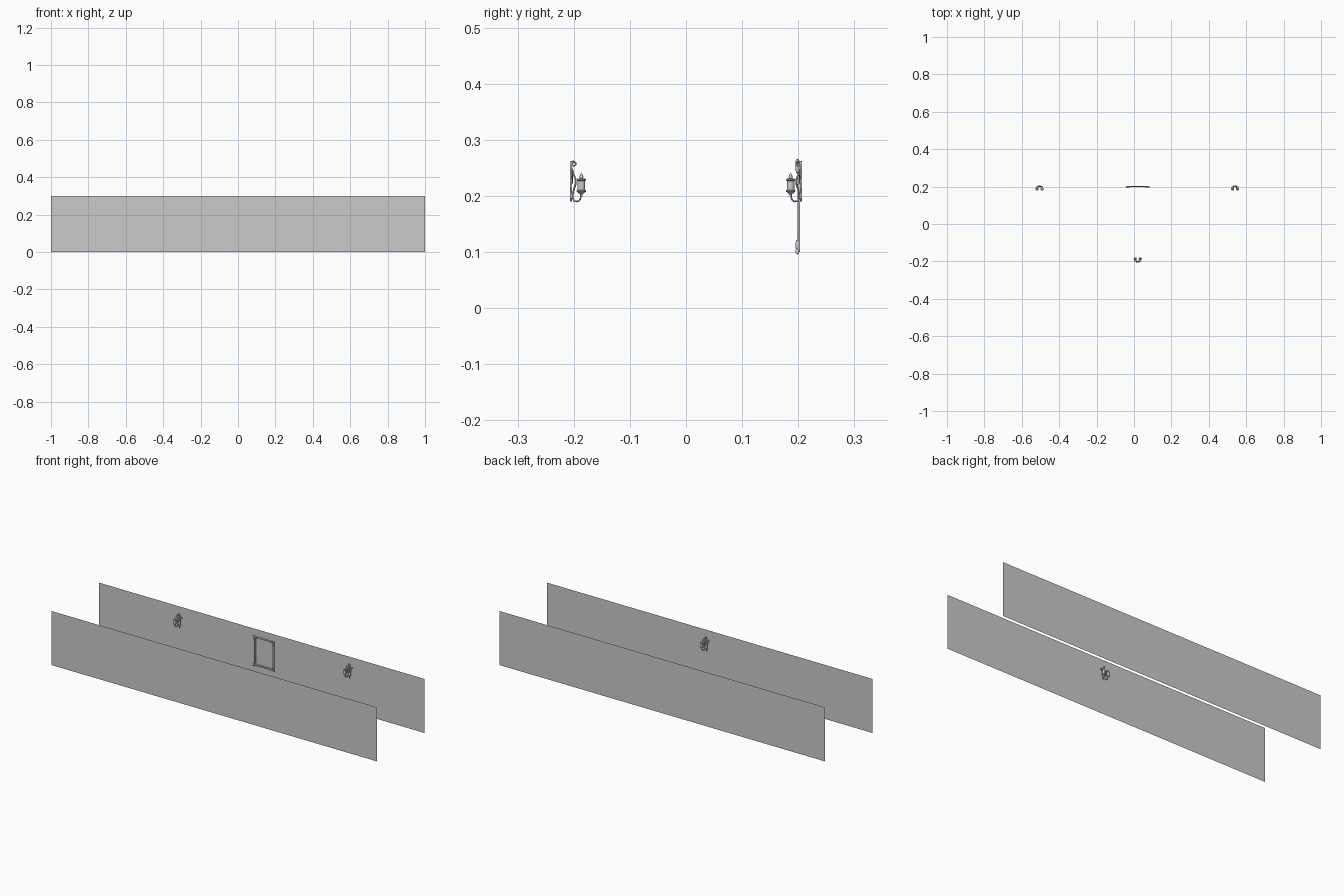
import bpy, bmesh, math
from mathutils import Vector, Matrix

if "Cube" in bpy.data.objects:
    bpy.data.objects.remove(bpy.data.objects["Cube"])

WALL_Y = 0.207
HALF_TURN = math.pi


def mesh_object(name, bm, smooth=True):
    mesh = bpy.data.meshes.new(name)
    bmesh.ops.recalc_face_normals(bm, faces=bm.faces)
    bm.to_mesh(mesh)
    bm.free()
    ob = bpy.data.objects.new(name, mesh)
    bpy.context.collection.objects.link(ob)
    if smooth:
        bpy.ops.object.select_all(action='DESELECT')
        ob.select_set(True)
        bpy.context.view_layer.objects.active = ob
        bpy.ops.object.shade_smooth_by_angle(angle=math.radians(40))
    return ob


def lathe(name, profile, x, y, steps=20):
    bm = bmesh.new()
    vs = [bm.verts.new((r, 0, z)) for r, z in profile]
    edges = [bm.edges.new(p) for p in zip(vs, vs[1:])]
    bmesh.ops.spin(bm, geom=vs + edges, axis=(0, 0, 1), cent=(0, 0, 0),
                   angle=2 * math.pi, steps=steps)
    bmesh.ops.remove_doubles(bm, verts=bm.verts, dist=1e-5)
    bmesh.ops.translate(bm, verts=bm.verts, vec=(x, y, 0))
    return mesh_object(name, bm)


def tube(name, points, radius):
    cu = bpy.data.curves.new(name, 'CURVE')
    cu.dimensions = '3D'
    cu.bevel_depth, cu.bevel_resolution = radius, 2
    cu.resolution_u, cu.use_fill_caps = 5, True
    sp = cu.splines.new('NURBS')
    sp.points.add(len(points) - 1)
    for p, co in zip(sp.points, points):
        p.co = (*co, 1)
    sp.order_u, sp.use_endpoint_u = 4, True
    ob = bpy.data.objects.new(name, cu)
    bpy.context.collection.objects.link(ob)
    bpy.context.view_layer.update()
    mesh = bpy.data.meshes.new_from_object(
        ob.evaluated_get(bpy.context.evaluated_depsgraph_get()))
    bpy.data.objects.remove(ob)
    ob = bpy.data.objects.new(name, mesh)
    bpy.context.collection.objects.link(ob)
    return ob


def spiral(cx, cz, r0, r1, a0, a1, n=14):
    return [(cx + (r0 + (r1 - r0) * i / n) * math.cos(a0 + (a1 - a0) * i / n),
             cz + (r0 + (r1 - r0) * i / n) * math.sin(a0 + (a1 - a0) * i / n))
            for i in range(n + 1)]


# Two long corridor walls, single sheets
for name, y in (("front_wall", -WALL_Y), ("back_wall", WALL_Y)):
    bm = bmesh.new()
    bm.faces.new([bm.verts.new((x, y, z)) for x, z in
                  ((-1, 0), (1, 0), (1, 0.3), (-1, 0.3))])
    mesh_object(name, bm, False)

# One wall sconce built against y = 0, facing -y
parts = []

# Shaped backplate
half = [(0.0, 0.19), (0.004, 0.195), (0.003, 0.204), (0.008, 0.214), (0.009, 0.226),
        (0.004, 0.238), (0.006, 0.25), (0.004, 0.257), (0.0, 0.262)]
outline = half + [(-x, z) for x, z in half[-2:0:-1]]
bm = bmesh.new()
face = bm.faces.new([bm.verts.new((x, 0, z)) for x, z in outline])
ext = bmesh.ops.extrude_face_region(bm, geom=[face])
bmesh.ops.translate(bm, vec=(0, -0.0035, 0),
                    verts=[v for v in ext['geom'] if isinstance(v, bmesh.types.BMVert)])
parts.append(mesh_object("backplate", bm, False))

# Top scroll curling forward
top = [(-0.006 + 0, 0.242), (-0.003, 0.25)] + spiral(-0.0065, 0.257, 0.0055, 0.002, 0, 2.6 * HALF_TURN)
parts.append(tube("top_scroll", [(0, y, z) for y, z in top], 0.0013))

# Two swept arms, with bottom curls, candles and flames
CANDLE_X, CANDLE_Y = 0.0135, -0.0205
cup = [(0, 0.199), (0.002, 0.199), (0.002, 0.203), (0.005, 0.205), (0.0085, 0.208),
       (0.0085, 0.21), (0.0068, 0.2105), (0.0068, 0.227), (0.008, 0.228), (0.008, 0.23),
       (0.0055, 0.231), (0, 0.231)]
flame = [(0, 0.229), (0.0028, 0.231), (0.0036, 0.234), (0.0022, 0.238), (0, 0.2415)]
arm = [(0.001, -0.004, 0.248), (0.002, -0.005, 0.24), (0.006, -0.011, 0.231),
       (0.009, -0.011, 0.222), (0.005, -0.007, 0.212), (0.004, -0.005, 0.203),
       (0.006, -0.005, 0.193), (0.01, -0.011, 0.189), (0.0135, -0.019, 0.191),
       (0.0135, -0.0205, 0.202)]
curl = [(0.004, 0.212), (0.008, 0.206)] + spiral(0.014, 0.243, 0.0065, 0.002, -HALF_TURN / 2, 1.9 * HALF_TURN)
for label, s in (("left", -1), ("right", 1)):
    parts.append(tube(label + "_arm", [(s * x, y, z) for x, y, z in arm], 0.0015))
    side = [(0.003, 0.222), (0.007, 0.23)] + curl[2:]
    parts.append(tube(label + "_side_curl", [(s * x, -0.004, z) for x, z in side], 0.0012))
    parts.append(lathe(label + "_candle_cup", cup, s * CANDLE_X, CANDLE_Y))
    parts.append(lathe(label + "_flame", flame, s * CANDLE_X, CANDLE_Y, 12))

# Place the sconce on both walls
places = [("back_left", -0.505, WALL_Y, 0), ("back_right", 0.54, WALL_Y, 0),
          ("front", 0.02, -WALL_Y, HALF_TURN)]
for label, x, y, turn in places:
    m = Matrix.Translation((x, y, 0)) @ Matrix.Rotation(turn, 4, 'Z')
    for p in parts:
        c = bpy.data.objects.new(label + "_sconce_" + p.name, p.data)
        c.matrix_world = m
        bpy.context.collection.objects.link(c)
for p in parts:
    bpy.data.objects.remove(p)

# Picture frame: moulded profile swept round a rectangle
FX, FZ, HW, HH = 0.02, 0.181, 0.061, 0.081
FRONT = 0.1985
profile = [(0, 0.2035), (0, FRONT + 0.001), (0.0015, FRONT), (0.004, FRONT),
           (0.005, FRONT + 0.002), (0.008, FRONT + 0.002), (0.009, 0.2035)]
bm = bmesh.new()
rings = [[bm.verts.new((FX + sx * (HW - d), y, FZ + sz * (HH - d))) for d, y in profile]
         for sx, sz in ((-1, -1), (1, -1), (1, 1), (-1, 1))]
n = len(profile)
for i in range(4):
    a, b = rings[i], rings[(i + 1) % 4]
    for j in range(n):
        k = (j + 1) % n
        bm.faces.new((a[j], b[j], b[k], a[k]))
mesh_object("picture_frame", bm, False)

# Leaf ornaments on the frame corners
for i, (sx, sz) in enumerate(((-1, -1), (1, -1), (1, 1), (-1, 1))):
    bm = bmesh.new()
    for ang, length in ((45, 0.007), (0, 0.011), (90, 0.011)):
        a = math.radians(ang)
        d = Vector((-math.cos(a), 0, -math.sin(a))) * (-0.4 if ang == 45 else 1)
        m = (Matrix.Translation(Vector((0, 0, 0)) + d * length * 0.8)
             @ Matrix.Rotation(-a, 4, 'Y')
             @ Matrix.Diagonal((length, 0.0035, 0.0038, 1)))
        bmesh.ops.create_uvsphere(bm, u_segments=12, v_segments=8, radius=1, matrix=m)
    bmesh.ops.transform(bm, verts=bm.verts, matrix=Matrix.Translation(
        (FX + sx * (HW - 0.003), 0.1985, FZ + sz * (HH - 0.003)))
        @ Matrix.Diagonal((sx, 1, sz, 1)))
    mesh_object("frame_corner_leaf_%d" % (i + 1), bm)
